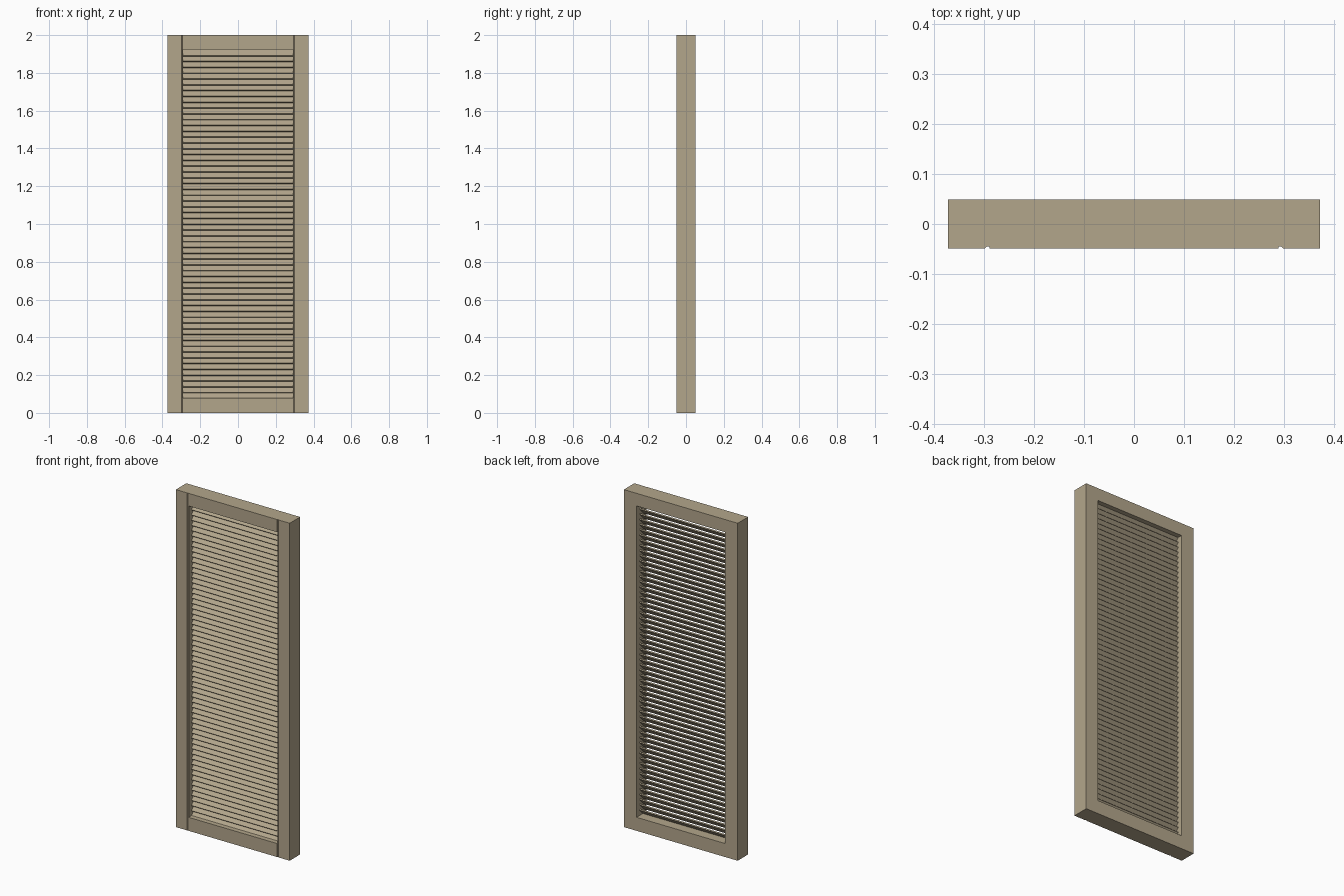
import bpy, bmesh
from math import radians
from mathutils import Matrix

if "Cube" in bpy.data.objects:
    bpy.data.objects.remove(bpy.data.objects["Cube"], do_unlink=True)

wood = bpy.data.materials.new("tan_wood")
wood.use_nodes = True
COLOR = (0.45, 0.38, 0.26, 1)
wood.diffuse_color = COLOR
wood.node_tree.nodes["Principled BSDF"].inputs["Base Color"].default_value = COLOR

W, H, D = 0.373, 2.0, 0.049      # half width, height, half depth
INNER, GROOVE = 0.29, 0.297      # opening half width, groove position
BOTTOM, TOP = 0.08, 1.925        # opening limits


def finish(bm, name):
    bmesh.ops.recalc_face_normals(bm, faces=bm.faces)
    mesh = bpy.data.meshes.new(name)
    bm.to_mesh(mesh)
    bm.free()
    mesh.materials.append(wood)
    obj = bpy.data.objects.new(name, mesh)
    bpy.context.collection.objects.link(obj)
    return obj


def extrude_profile(name, points, z0, z1):
    bm = bmesh.new()
    face = bm.faces.new([bm.verts.new((x, y, z0)) for x, y in points])
    new = bmesh.ops.extrude_face_region(bm, geom=[face])["geom"]
    bmesh.ops.translate(bm, vec=(0, 0, z1 - z0),
                        verts=[v for v in new if isinstance(v, bmesh.types.BMVert)])
    return finish(bm, name)


# Stiles and rails meet in a shallow V groove on the front
c = 0.004
for side, s in (("right", -1), ("left", 1)):
    extrude_profile(side + "_stile",
                    [(s * x, y) for x, y in ((W, -D), (W, D), (INNER, D), (INNER, -D + c),
                                             (GROOVE - c / 2, -D + c), (GROOVE + c / 2, -D))], 0, H)
for name, z0, z1 in (("bottom_rail", 0, BOTTOM), ("top_rail", TOP, H)):
    extrude_profile(name, [(-INNER, -D), (INNER, -D), (INNER, D), (-INNER, D)], z0, z1)

# Louvre slats slope down towards the front
COUNT = 60
pitch = (TOP - BOTTOM) / COUNT
for i in range(COUNT):
    bm = bmesh.new()
    bmesh.ops.create_cube(bm, size=1, matrix=Matrix.Translation((0, 0, BOTTOM + (i + 0.5) * pitch))
                          @ Matrix.Rotation(radians(45), 4, 'X')
                          @ Matrix.Diagonal((2 * INNER, 0.055, 0.007, 1)))
    finish(bm, "slat_%02d" % (i + 1))
